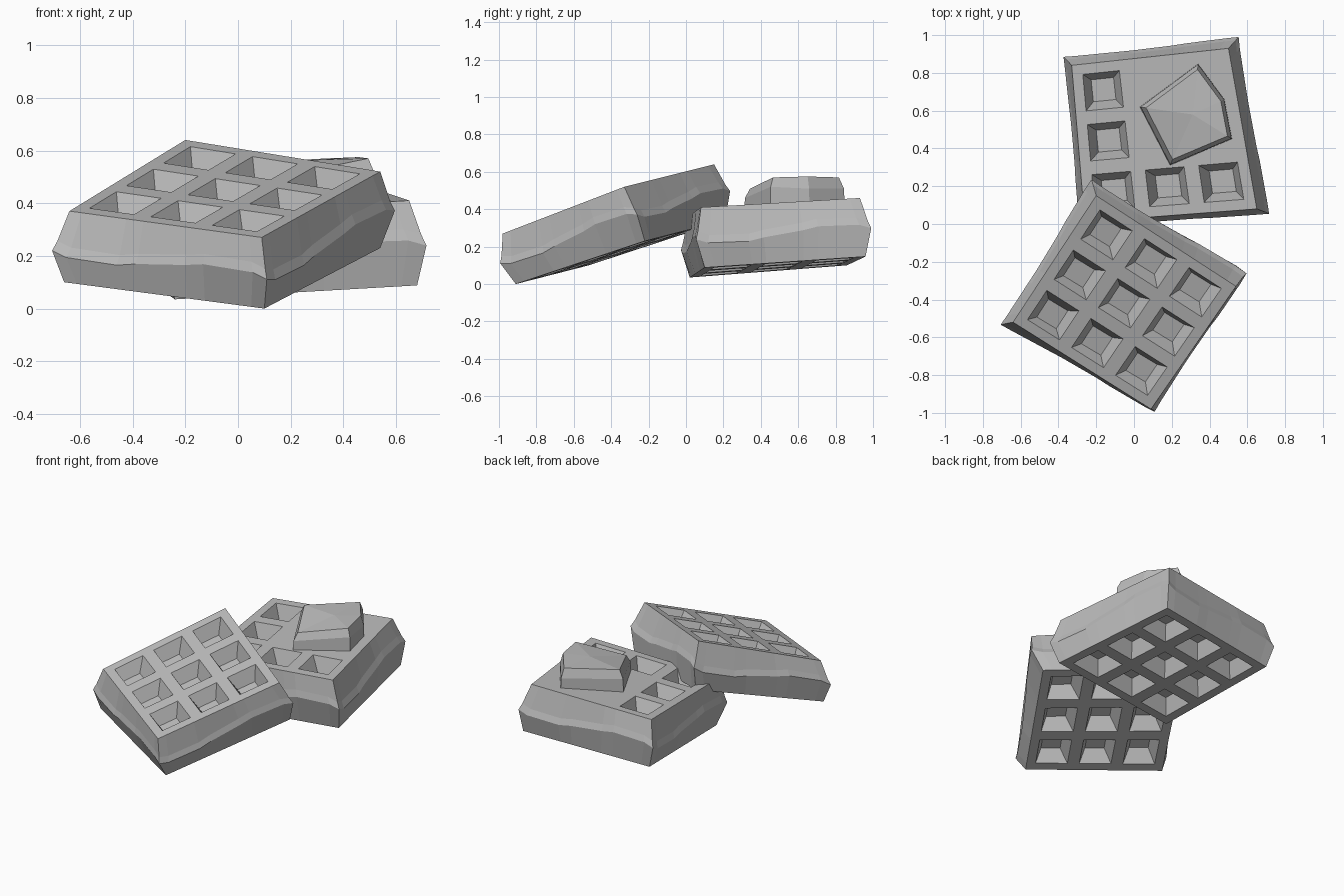
import bpy, bmesh, math
from mathutils import Vector

cube = bpy.data.objects.get("Cube")
if cube:
    bpy.data.objects.remove(cube, do_unlink=True)

grey = bpy.data.materials.new("plain_grey")
grey.use_nodes = True
colour = (0.5, 0.5, 0.5, 1)
grey.diffuse_color = colour
grey.node_tree.nodes["Principled BSDF"].inputs["Base Color"].default_value = colour


def finish(name, bm):
    bmesh.ops.recalc_face_normals(bm, faces=bm.faces)
    mesh = bpy.data.meshes.new(name)
    bm.to_mesh(mesh)
    bm.free()
    mesh.materials.append(grey)
    obj = bpy.data.objects.new(name, mesh)
    bpy.context.collection.objects.link(obj)
    return obj


# Grid lines across a waffle: rim, pocket, bar, pocket, bar, pocket, rim
RIM, POCKET, BAR = 0.065, 0.232, 0.087
LINES = [0]
for step in (RIM, POCKET, BAR, POCKET, BAR, POCKET, RIM):
    LINES.append(LINES[-1] + step)
N = len(LINES) - 1


def waffle(name, top, bottom, filled=False):
    """Slab between two four-cornered sheets, with pockets pressed in both."""
    top = [Vector(c) for c in top]
    bottom = [Vector(c) for c in bottom]

    def sheet(c, u, v):
        return c[0].lerp(c[1], u).lerp(c[3].lerp(c[2], u), v)

    def place(u, v, w):
        return sheet(top, u, v).lerp(sheet(bottom, u, v), w)

    bm = bmesh.new()
    border = ([(i, 0) for i in range(N)] + [(N, i) for i in range(N)]
              + [(N - i, N) for i in range(N)] + [(0, N - i) for i in range(N)])
    rings = []

    # Top and bottom sheets
    for w, floor_w in ((0, 0.3), (1, 0.7)):
        grid = [[bm.verts.new(place(u, v, w)) for v in LINES] for u in LINES]
        for i in range(N):
            for j in range(N):
                quad = [grid[i][j], grid[i + 1][j], grid[i + 1][j + 1], grid[i][j + 1]]
                pocket = i % 2 and j % 2
                if filled and w == 0 and i > 2 and j > 2:
                    pocket = False
                if not pocket:
                    bm.faces.new(quad)
                    continue
                cu, cv = LINES[i] + POCKET / 2, LINES[j] + POCKET / 2
                h = POCKET * 0.3
                floor = [bm.verts.new(place(cu + a * h, cv + b * h, floor_w))
                         for a, b in ((-1, -1), (1, -1), (1, 1), (-1, 1))]
                bm.faces.new(floor)
                for k in range(4):
                    n = (k + 1) % 4
                    bm.faces.new((quad[k], quad[n], floor[n], floor[k]))
        rings.append([grid[i][j] for i, j in border])

    # Wavy seam around the sides
    seams = []
    for depth, spread in ((0.40, 1.055), (0.53, 1.085)):
        ring = []
        for k, (i, j) in enumerate(border):
            wave = math.sin(k / N * math.tau)
            s = spread + 0.008 * math.cos(k / N * math.tau)
            ring.append(bm.verts.new(place(0.5 + (LINES[i] - 0.5) * s,
                                           0.5 + (LINES[j] - 0.5) * s,
                                           depth + 0.09 * wave)))
        seams.append(ring)
    levels = [rings[0], *seams, rings[1]]
    for a, b in zip(levels, levels[1:]):
        for k in range(len(a)):
            n = (k + 1) % len(a)
            bm.faces.new((a[k], a[n], b[n], b[k]))
    return finish(name, bm)


# Tilted waffle in front, leaning on the other
waffle("front_waffle",
       [(0.09, -0.98, 0.27), (0.54, -0.33, 0.52), (-0.2, 0.15, 0.64), (-0.64, -0.52, 0.37)],
       [(0.1, -0.91, 0), (0.54, -0.22, 0.23), (-0.22, 0.21, 0.34), (-0.66, -0.52, 0.1)])

# Waffle lying behind, its back pockets filled level
waffle("back_waffle",
       [(-0.26, 0.01, 0.36), (0.65, 0.08, 0.41), (0.5, 0.93, 0.46), (-0.33, 0.84, 0.41)],
       [(-0.24, 0.02, 0.035), (0.68, 0.1, 0.088), (0.54, 0.96, 0.147), (-0.33, 0.86, 0.1)],
       filled=True)

# Butter pat: five-sided block with a bevelled upper edge
OUTLINE = [(0.03, 0.62), (0.19, 0.31), (0.52, 0.45), (0.48, 0.66), (0.34, 0.85)]
CENTRE = Vector((0.31, 0.58))
bm = bmesh.new()
levels = []
for scale, heights in ((1, [0.38] * 5),
                       (0.98, [0.50, 0.46, 0.52, 0.51, 0.51]),
                       (0.88, [0.555, 0.51, 0.57, 0.575, 0.57])):
    levels.append([bm.verts.new((*CENTRE.lerp(Vector(p), scale), z))
                   for p, z in zip(OUTLINE, heights)])
for a, b in zip(levels, levels[1:]):
    for k in range(5):
        n = (k + 1) % 5
        bm.faces.new((a[k], a[n], b[n], b[k]))
bm.faces.new(levels[0])
peak = bm.verts.new((*CENTRE, 0.565))
for k in range(5):
    bm.faces.new((levels[-1][k], levels[-1][(k + 1) % 5], peak))
finish("butter_pat", bm)
